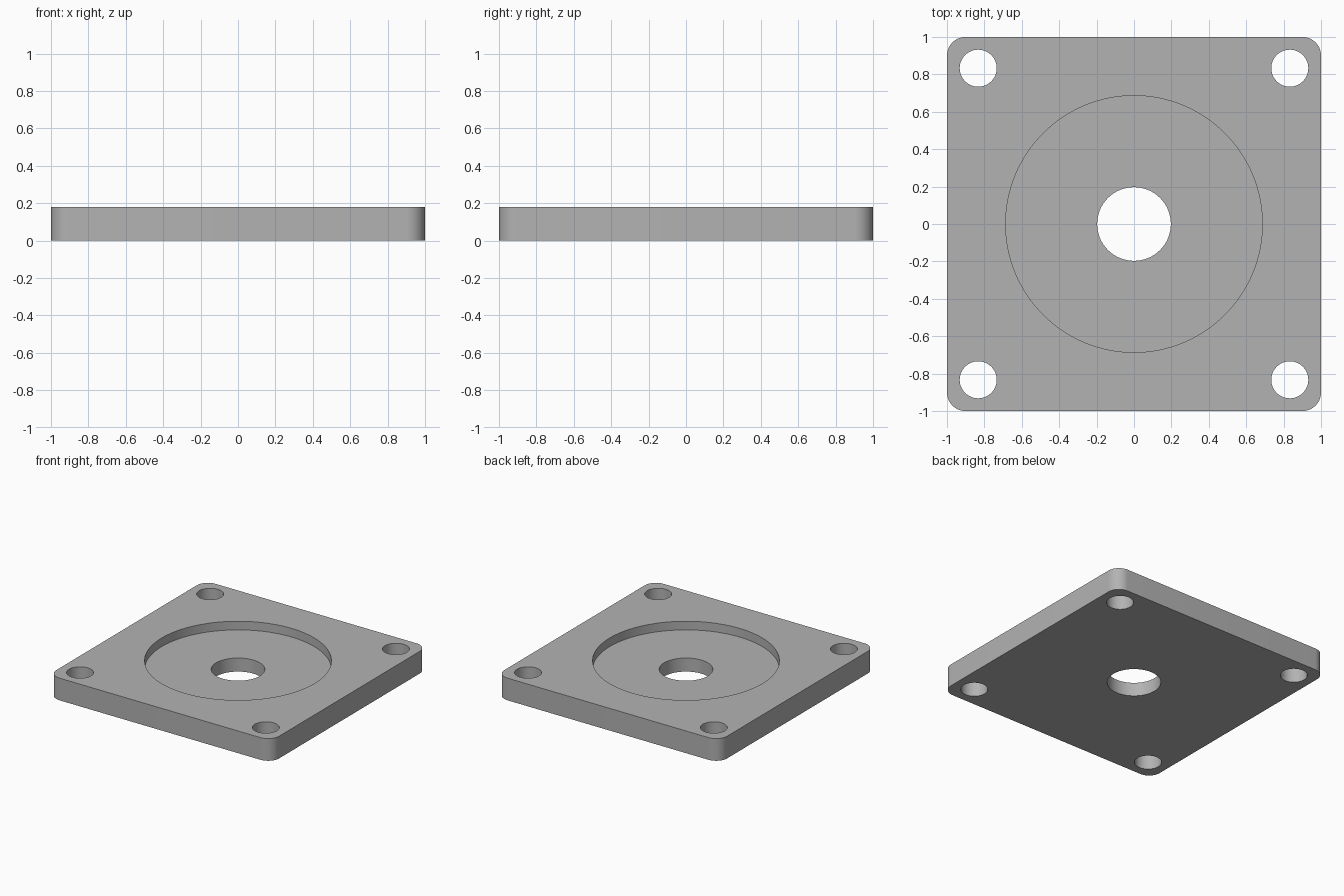
import bpy
import math

cube = bpy.data.objects.get("Cube")
if cube:
    bpy.data.objects.remove(cube, do_unlink=True)

HEIGHT = 0.18
FLOOR = 0.11          # height of the recess floor
CORNER = 0.1          # rounding of the outer corners
HOLE_POS = 0.833

# One plain grey metal
grey = bpy.data.materials.new("grey metal")
grey.use_nodes = True
colour = (0.45, 0.45, 0.45, 1)
grey.diffuse_color = colour
grey.node_tree.nodes["Principled BSDF"].inputs["Base Color"].default_value = colour

# Square plate with rounded vertical corners
bpy.ops.mesh.primitive_cube_add(size=2, location=(0, 0, HEIGHT / 2))
plate = bpy.context.object
plate.name = "mounting_plate"
plate.scale.z = HEIGHT / 2
bpy.ops.object.transform_apply(location=True, scale=True)
plate.data.materials.append(grey)

weights = plate.data.attributes.new("bevel_weight_edge", "FLOAT", "EDGE")
for edge in plate.data.edges:
    a, b = (plate.data.vertices[i].co for i in edge.vertices)
    weights.data[edge.index].value = 1.0 if abs(a.z - b.z) > 0.01 else 0.0
bevel = plate.modifiers.new("rounded corners", "BEVEL")
bevel.limit_method = "WEIGHT"
bevel.width = CORNER
bevel.segments = 16


def cut_round(name, radius, x, y, bottom, sides):
    """Subtract an upright cylinder that starts at bottom and leaves the top."""
    top = HEIGHT + 0.1
    bpy.ops.mesh.primitive_cylinder_add(
        vertices=sides, radius=radius, depth=top - bottom,
        location=(x, y, (top + bottom) / 2))
    cutter = bpy.context.object
    cutter.name = name
    cutter.hide_render = True
    cutter.data.materials.append(grey)
    cut = plate.modifiers.new(name, "BOOLEAN")
    cut.operation = "DIFFERENCE"
    cut.solver = "EXACT"
    cut.object = cutter
    return cutter


# Round recess, centre bore and four bolt holes
cutters = [cut_round("recess_cutter", 0.686, 0, 0, FLOOR, 128),
           cut_round("bore_cutter", 0.197, 0, 0, -0.1, 64)]
for sx in (-1, 1):
    for sy in (-1, 1):
        cutters.append(cut_round("bolt_hole_cutter", 0.099,
                                 sx * HOLE_POS, sy * HOLE_POS, -0.1, 48))

# Make the cuts permanent and remove the cutters
bpy.ops.object.select_all(action="DESELECT")
plate.select_set(True)
bpy.context.view_layer.objects.active = plate
for name in [m.name for m in plate.modifiers]:
    bpy.ops.object.modifier_apply(modifier=name)
for cutter in cutters:
    bpy.data.objects.remove(cutter, do_unlink=True)

bpy.ops.object.shade_smooth_by_angle(angle=math.radians(30))
